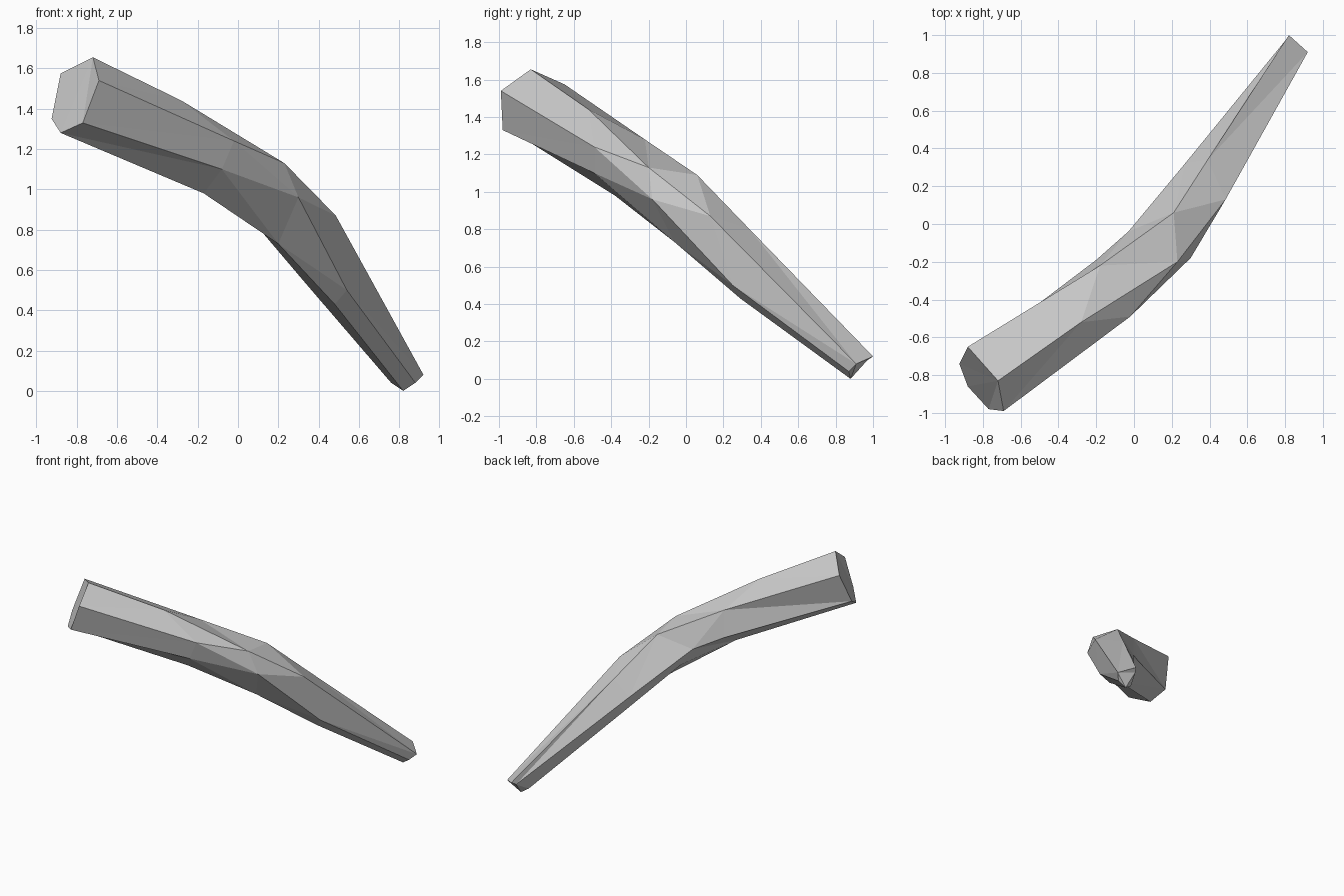
import bpy
import bmesh

default_cube = bpy.data.objects.get("Cube")
if default_cube:
    bpy.data.objects.remove(default_cube, do_unlink=True)


def make_material(name, colour):
    material = bpy.data.materials.new(name)
    material.use_nodes = True
    material.diffuse_color = colour
    material.node_tree.nodes["Principled BSDF"].inputs["Base Color"].default_value = colour
    return material


def loft(name, long_edges, material):
    """Skin a closed tube through edge lines listed in order around it."""
    bm = bmesh.new()
    lines = [[bm.verts.new(point) for point in line] for line in long_edges]
    neighbours = lines[1:] + lines[:1]

    # Side panels between neighbouring edge lines
    for line, neighbour in zip(lines, neighbours):
        for start, end, far, near in zip(line, line[1:], neighbour[1:], neighbour):
            bm.faces.new((start, end, far, near))

    # Butt and tip caps
    bm.faces.new([line[0] for line in lines])
    bm.faces.new([line[-1] for line in lines])

    bmesh.ops.triangulate(bm, faces=bm.faces[:])
    bmesh.ops.recalc_face_normals(bm, faces=bm.faces[:])
    mesh = bpy.data.meshes.new(name)
    bm.to_mesh(mesh)
    bm.free()
    mesh.materials.append(material)
    result = bpy.data.objects.new(name, mesh)
    bpy.context.collection.objects.link(result)
    return result


# Edge lines of the bent handle, each running from thick butt to thin tip
crest = [(-.72, -.83, 1.655), (-.28, -.52, 1.44), (.23, -.2, 1.13),
         (.485, .13, .87), (.92, .91, .08)]
front_shoulder = [(-.69, -.99, 1.54), (-.02, -.49, 1.24), (.3, -.18, .96),
                  (.54, .25, .5), (.88, .87, .04)]
front_belly = [(-.77, -.98, 1.33), (-.08, -.49, 1.1), (.2, -.06, .73),
               (.48, .29, .43), (.82, .88, 0)]
underside = [(-.88, -.86, 1.28), (-.17, -.38, .98), (.05, -.02, .87),
             (.33, .34, .54), (.76, .87, .04)]
back_belly = [(-.925, -.74, 1.35), (-.2, -.19, 1.08), (-.03, -.04, 1),
              (.27, .32, .68), (.8, .97, .1)]
back_shoulder = [(-.88, -.65, 1.575), (-.18, -.22, 1.28), (.21, .06, 1.09),
                 (.39, .34, .8), (.82, 1, .12)]

grey = make_material("plain grey", (.6, .6, .6, 1))
loft("bent_handle",
     [crest, front_shoulder, front_belly, underside, back_belly, back_shoulder],
     grey)
